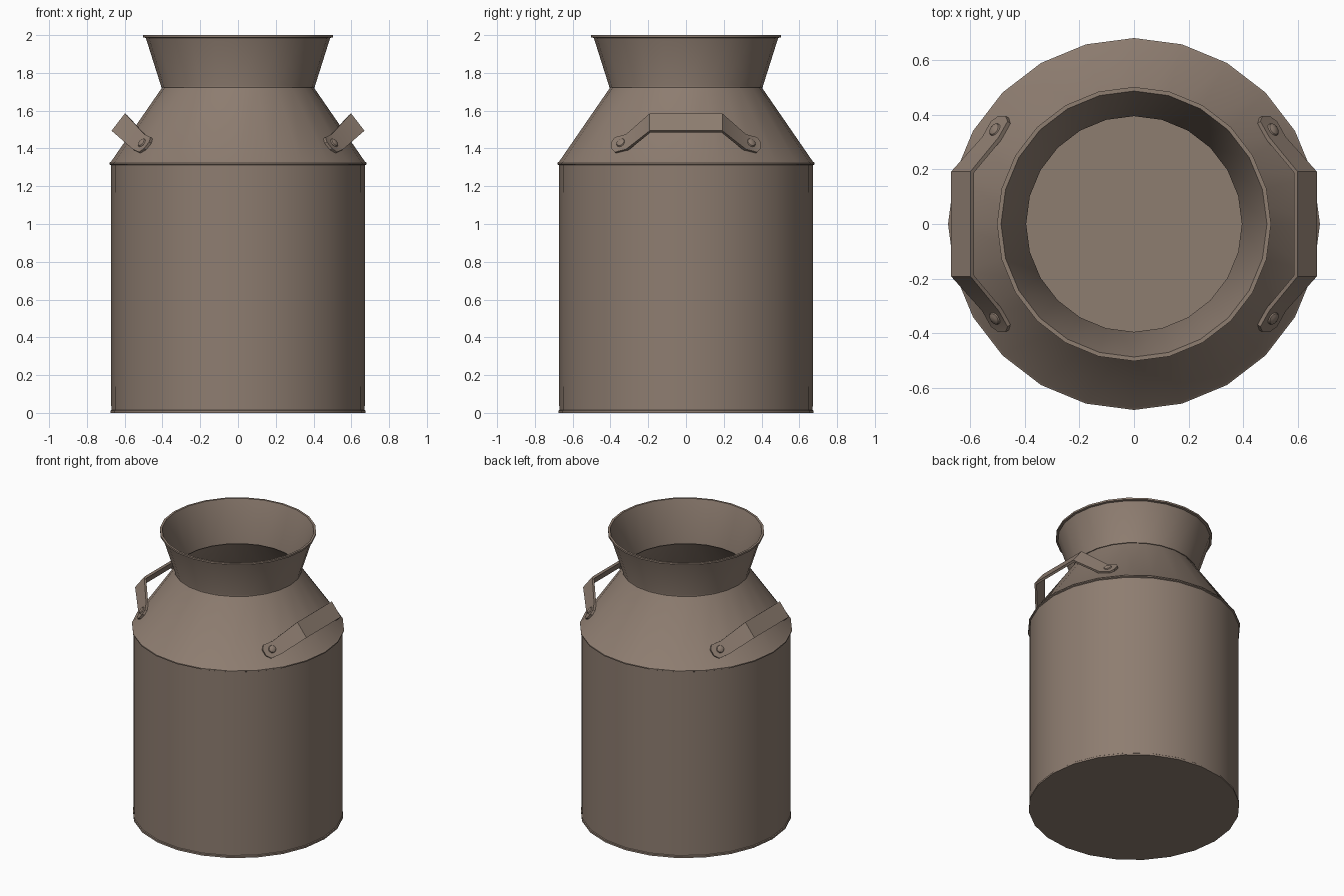
import bpy, bmesh, math
from mathutils import Vector

if "Cube" in bpy.data.objects:
    bpy.data.objects.remove(bpy.data.objects["Cube"])

metal = bpy.data.materials.new("dull brown metal")
metal.diffuse_color = (0.27, 0.205, 0.163, 1)
metal.use_nodes = True
metal.node_tree.nodes["Principled BSDF"].inputs["Base Color"].default_value = metal.diffuse_color


def finish(name, bm):
    bmesh.ops.recalc_face_normals(bm, faces=bm.faces)
    me = bpy.data.meshes.new(name)
    bm.to_mesh(me)
    bm.free()
    ob = bpy.data.objects.new(name, me)
    bpy.context.collection.objects.link(ob)
    me.materials.append(metal)
    bpy.ops.object.select_all(action='DESELECT')
    ob.select_set(True)
    bpy.context.view_layer.objects.active = ob
    bpy.ops.object.shade_smooth_by_angle(angle=math.radians(30))
    return ob


def lathe(name, profile, sides=24):
    bm = bmesh.new()
    vs = [bm.verts.new((r, 0, z)) for r, z in profile]
    es = [bm.edges.new(p) for p in zip(vs, vs[1:])]
    bmesh.ops.spin(bm, geom=vs + es, cent=(0, 0, 0), axis=(0, 0, 1),
                   angle=math.tau, steps=sides, use_duplicate=False)
    bmesh.ops.remove_doubles(bm, verts=bm.verts, dist=0.0005)
    return finish(name, bm)


# open hollow can: floor, wall, shoulder seam and cone
lathe("can_body", [(0, 0), (0.676, 0), (0.676, 0.012), (0.671, 0.016), (0.673, 1.312),
                   (0.681, 1.316), (0.681, 1.324), (0.672, 1.33), (0.402, 1.722)])
# flared mouth with a thin rolled rim
lathe("flared_neck", [(0.395, 1.722), (0.408, 1.722), (0.408, 1.732), (0.488, 1.985),
                      (0.502, 1.988), (0.502, 2.0), (0.487, 2.0), (0.395, 1.732),
                      (0.395, 1.722)])

WIDE = Vector((-0.61, 0, 0.79))  # strap width direction, along the shoulder slope
# half of the handle path: point, half width
half = [((0.478, 0.392, 1.413), 0.022), ((0.488, 0.372, 1.416), 0.05),
        ((0.522, 0.312, 1.432), 0.05), ((0.628, 0.19, 1.535), 0.058)]


def handle(name, side):
    path = [(Vector(p), w) for p, w in half]
    path += [(Vector((p.x, -p.y, p.z)), w) for p, w in reversed(path)]
    bm = bmesh.new()
    rings = []
    for i, (p, w) in enumerate(path):
        t = path[min(i + 1, len(path) - 1)][0] - path[max(i - 1, 0)][0]
        n = WIDE.cross(t).normalized() * 0.008
        if n.x < 0:
            n = -n
        ring = [p + WIDE * w + n, p - WIDE * w + n, p - WIDE * w - n, p + WIDE * w - n]
        rings.append([bm.verts.new((v.x * side, v.y, v.z)) for v in ring])
    for a, b in zip(rings, rings[1:]):
        for k in range(4):
            bm.faces.new((a[k], a[k - 1], b[k - 1], b[k]))
    bm.faces.new(rings[0])
    bm.faces.new(rings[-1])
    finish(name, bm)


def rivet(name, side, end):
    bm = bmesh.new()
    bmesh.ops.create_uvsphere(bm, u_segments=12, v_segments=6, radius=0.026)
    bmesh.ops.scale(bm, vec=(1, 1, 0.5), verts=bm.verts)
    ob = finish(name, bm)
    ob.location = (0.509 * side, 0.345 * end, 1.43)
    normal = Vector((0.68 * side, 0.46 * end, 0.566))
    ob.rotation_euler = normal.to_track_quat('Z', 'Y').to_euler()


# two strap handles, each riveted at both feet
for label, side in (("right", 1), ("left", -1)):
    handle(label + "_handle", side)
    for place, end in (("back", 1), ("front", -1)):
        rivet(f"{label}_{place}_rivet", side, end)
